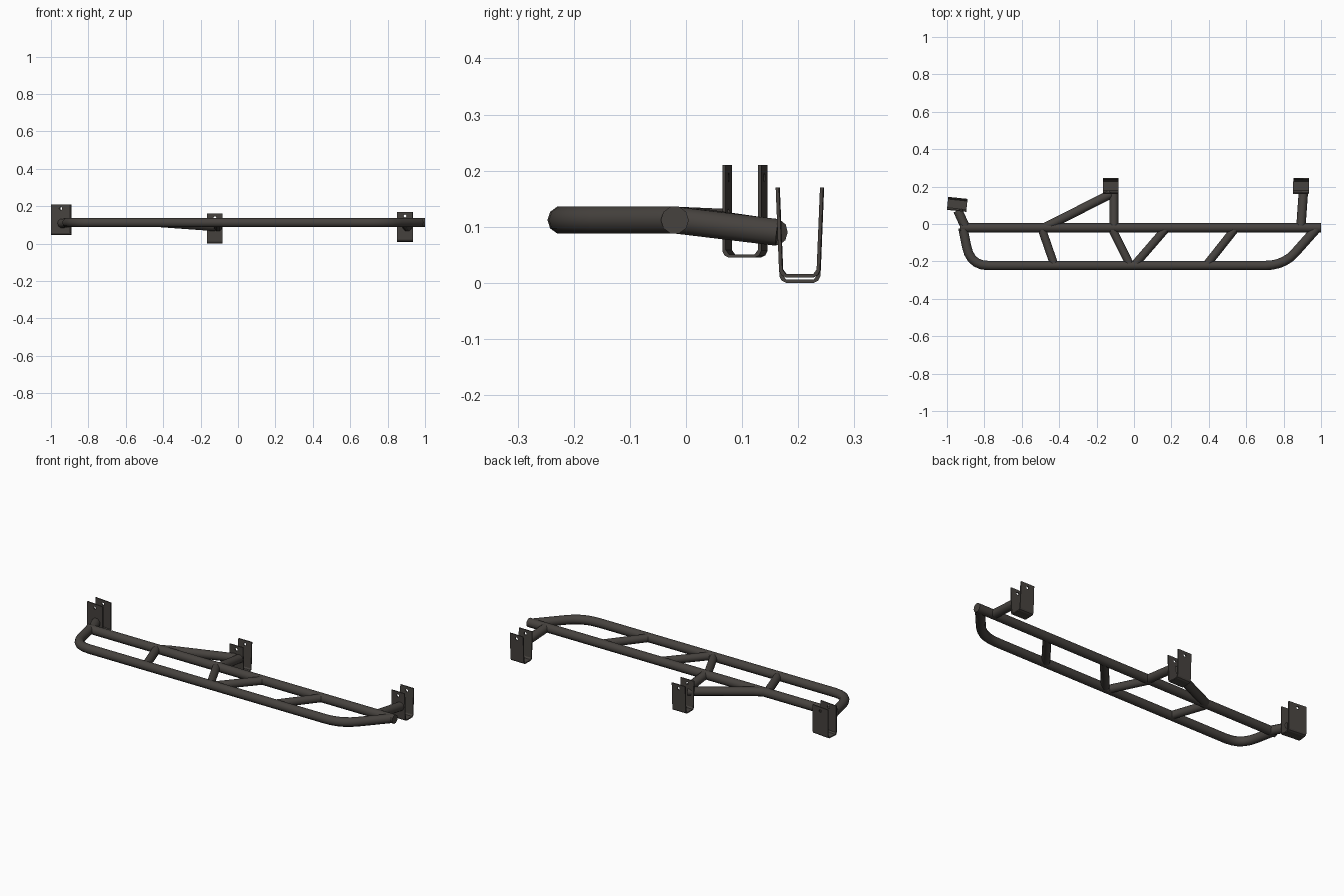
import bpy, math
from mathutils import Vector, Matrix

if "Cube" in bpy.data.objects:
    bpy.data.objects.remove(bpy.data.objects["Cube"])

steel = bpy.data.materials.new("dark steel")
steel.diffuse_color = (0.062, 0.055, 0.049, 1)
steel.use_nodes = True
steel.node_tree.nodes["Principled BSDF"].inputs["Base Color"].default_value = steel.diffuse_color
R, Z = 0.025, 0.112


def finish(obj):
    bpy.ops.object.select_all(action='DESELECT')
    obj.select_set(True)
    bpy.context.view_layer.objects.active = obj


def tube(name, pts, r=R):
    """Round tube swept along a polyline, with capped ends."""
    cu = bpy.data.curves.new(name, 'CURVE')
    cu.dimensions = '3D'
    cu.bevel_depth, cu.bevel_resolution, cu.use_fill_caps = r, 3, True
    sp = cu.splines.new('POLY')
    sp.points.add(len(pts) - 1)
    for p, co in zip(sp.points, pts):
        p.co = (*co, 1)
    cu.materials.append(steel)
    obj = bpy.data.objects.new(name, cu)
    bpy.context.collection.objects.link(obj)
    finish(obj)
    bpy.ops.object.convert(target='MESH')
    bpy.ops.object.shade_smooth_by_angle(angle=math.radians(40))


def bend(a, b, c, n=5):
    """Points of a quadratic bend from a to c around corner b."""
    a, b, c = Vector(a), Vector(b), Vector(c)
    return [a * (1 - t) ** 2 + b * 2 * t * (1 - t) + c * t * t
            for t in (i / n for i in range(n + 1))]


def bracket(name, x, y, z0, z1, width, depth, lean, turn):
    """U-shaped folded plate with a bolt hole through both upright leaves."""
    h, d, t, c = z1 - z0, depth / 2, 0.006, 0.012
    path = [(-d - lean, h), (-d, c), (-d + 0.004, 0.004), (-d + c, 0),
            (d - c, 0), (d - 0.004, 0.004), (d, c), (d + lean, h)]
    inner = [(-d - lean + t, h), (-d + t, c + 0.002), (-d + c, t),
             (d - c, t), (d - t, c + 0.002), (d + lean - t, h)]
    prof = path + inner[::-1]
    n, w = len(prof), width / 2
    verts = [(s * w, py, pz) for s in (-1, 1) for py, pz in prof]
    faces = [tuple(range(n))[::-1], tuple(range(n, 2 * n))]
    faces += [(i, (i + 1) % n, (i + 1) % n + n, i + n) for i in range(n)]
    me = bpy.data.meshes.new(name)
    me.from_pydata(verts, [], faces)
    me.materials.append(steel)
    obj = bpy.data.objects.new(name, me)
    bpy.context.collection.objects.link(obj)
    place = Matrix.Translation((x, y, z0)) @ Matrix.Rotation(turn, 4, 'Z')
    obj.matrix_world = place
    # bolt hole cutter
    bpy.ops.mesh.primitive_cylinder_add(vertices=12, radius=0.008, depth=0.3)
    cutter = bpy.context.object
    cutter.name = name + "_hole_cutter"
    cutter.matrix_world = (place @ Matrix.Translation((0, 0, h - 0.022))
                           @ Matrix.Rotation(math.pi / 2, 4, 'X'))
    cutter.hide_render = True
    cutter.hide_set(True)
    mod = obj.modifiers.new("bolt_hole", 'BOOLEAN')
    mod.operation, mod.object, mod.solver = 'DIFFERENCE', cutter, 'EXACT'


# Long rails
tube("inner_rail", [(-0.93, -0.02, Z), (1.0, -0.02, Z)])
tube("outer_rail", [(-0.915, -0.02, Z)]
     + bend((-0.895, -0.12, Z), (-0.875, -0.222, Z), (-0.78, -0.222, Z))
     + bend((0.70, -0.222, Z), (0.80, -0.222, Z), (0.86, -0.155, Z))
     + [(0.98, -0.02, Z)])

# Slanted struts between the rails: x at inner rail, x at outer rail
for i, (xi, xo) in enumerate([(-0.495, -0.425), (-0.12, -0.02), (0.175, 0.0), (0.545, 0.385)]):
    tube(f"strut_{i + 1}", [(xi, -0.02, Z), (xo, -0.222, Z)], 0.022)

# Arms reaching back to the brackets
tube("left_arm", [(-0.9, -0.02, Z), (-0.942, 0.072, Z - 0.004)])
tube("middle_arm", [(-0.107, -0.02, Z), (-0.107, 0.163, 0.09)], 0.024)
tube("middle_brace", [(-0.48, -0.02, Z), (-0.43, 0.005, Z), (-0.125, 0.16, 0.09)], 0.024)
tube("right_arm", [(0.892, -0.02, Z), (0.905, 0.163, 0.09)])

# Mounting brackets
bracket("left_bracket", -0.945, 0.105, 0.045, 0.21, 0.104, 0.07, 0.0, math.radians(-6))
bracket("middle_bracket", -0.124, 0.203, 0.0, 0.16, 0.084, 0.073, 0.006, 0)
bracket("right_bracket", 0.893, 0.203, 0.01, 0.17, 0.084, 0.073, 0.006, math.radians(-1))
